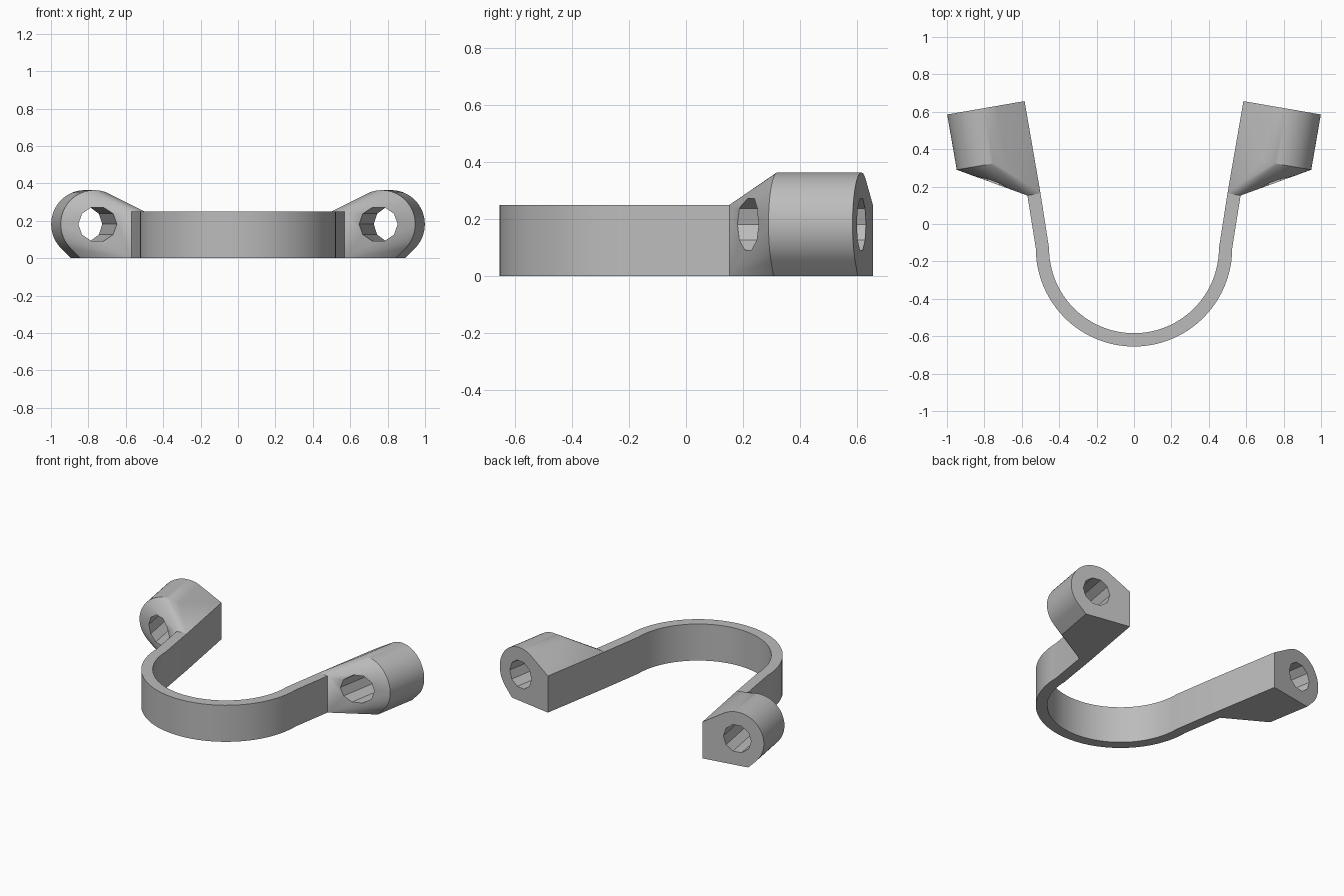
import bpy, bmesh, math
from mathutils import Vector

cube = bpy.data.objects.get("Cube")
if cube:
    bpy.data.objects.remove(cube, do_unlink=True)

grey = bpy.data.materials.new("plain grey")
grey.use_nodes = True
colour = (0.5, 0.5, 0.5, 1)
grey.diffuse_color = colour
grey.node_tree.nodes["Principled BSDF"].inputs["Base Color"].default_value = colour

TILT = math.radians(9.8)        # splay of each arm
CORNER = Vector((0.585, 0.657))  # inner back corner of a socket
ACROSS = Vector((math.cos(TILT), -math.sin(TILT)))
ALONG = Vector((math.sin(TILT), math.cos(TILT)))
BAND_H, BAND_T = 0.25, 0.071
RADIUS, HOLE_U = 0.182, 0.238
LIP, TIP = -0.3, -0.5           # socket front rim and tapered tip


def place(u, v, z, side=1):
    """Socket coordinates to model coordinates; side mirrors in x."""
    p = CORNER + ACROSS * u + ALONG * v
    return Vector((p.x * side, p.y, z))


def circle(radius, count):
    return [(HOLE_U + radius * math.cos(math.tau * i / count),
             RADIUS + radius * math.sin(math.tau * i / count)) for i in range(count)]


def finish(name, bm):
    bmesh.ops.recalc_face_normals(bm, faces=bm.faces)
    mesh = bpy.data.meshes.new(name)
    bm.to_mesh(mesh)
    bm.free()
    mesh.materials.append(grey)
    obj = bpy.data.objects.new(name, mesh)
    bpy.context.collection.objects.link(obj)
    return obj


def hull(name, points):
    bm = bmesh.new()
    for p in points:
        bm.verts.new(p)
    result = bmesh.ops.convex_hull(bm, input=bm.verts)
    loose = {g for g in result["geom_interior"] + result["geom_unused"]
             if isinstance(g, bmesh.types.BMVert)}
    bmesh.ops.delete(bm, geom=list(loose), context="VERTS")
    bmesh.ops.dissolve_limit(bm, angle_limit=0.01, verts=bm.verts, edges=bm.edges)
    return finish(name, bm)


def select(obj):
    bpy.ops.object.select_all(action="DESELECT")
    obj.select_set(True)
    bpy.context.view_layer.objects.active = obj


# Curved band with two splayed arms, open where it meets the sockets
def rail(radius, u):
    arc = [Vector((radius * math.cos(a), -0.13 + radius * math.sin(a), 0))
           for a in (math.pi + math.pi * i / 48 for i in range(49))]
    return [place(u, TIP, 0, -1)] + arc + [place(u, TIP, 0)]


bm = bmesh.new()
up = Vector((0, 0, BAND_H))
outer, inner = rail(0.525, BAND_T), rail(0.525 - BAND_T, 0)
rings = [[bm.verts.new(p) for p in (a, b, b + up, a + up)] for a, b in zip(outer, inner)]
for r, s in zip(rings, rings[1:]):
    for i in range(4):
        j = (i + 1) % 4
        bm.faces.new((r[i], r[j], s[j], s[i]))
parts = [finish("curved_band", bm)]

# Sockets: round tube blended to the arm, flat base and inner wall, sloped underside
flat_end = HOLE_U + RADIUS * (math.sqrt(2) - 1)
profile = circle(RADIUS, 64) + [(0, 0), (0, BAND_H), (flat_end, 0)]
# Keep the round part off the sloped underside
for name, side in (("left_socket", 1), ("right_socket", -1)):
    points = [place(u, v, z, side) for u, z in profile for v in (LIP, 0)]
    points += [place(u, TIP, z, side) for u in (0, BAND_T) for z in (0, BAND_H)]
    socket = hull(name, points)
    drill = hull(name + "_drill", [place(u, v, z, side) for u, z in circle(0.095, 10)
                                   for v in (-0.8, 0.2)])
    drill.hide_render = True
    cut = socket.modifiers.new("bore", "BOOLEAN")
    cut.operation, cut.solver, cut.object = "DIFFERENCE", "EXACT", drill
    select(socket)
    bpy.ops.object.modifier_apply(modifier=cut.name)
    bpy.data.objects.remove(drill, do_unlink=True)

    # Remove the hidden face where the arm joins
    bm = bmesh.new()
    bm.from_mesh(socket.data)
    joint = place(BAND_T / 2, TIP, BAND_H / 2, side)
    hidden = [f for f in bm.faces if (f.calc_center_median() - joint).length < 0.01]
    bmesh.ops.delete(bm, geom=hidden, context="FACES")
    bm.to_mesh(socket.data)
    bm.free()
    parts.append(socket)

for part in parts:
    select(part)
    bpy.ops.object.shade_smooth_by_angle(angle=math.radians(25))
